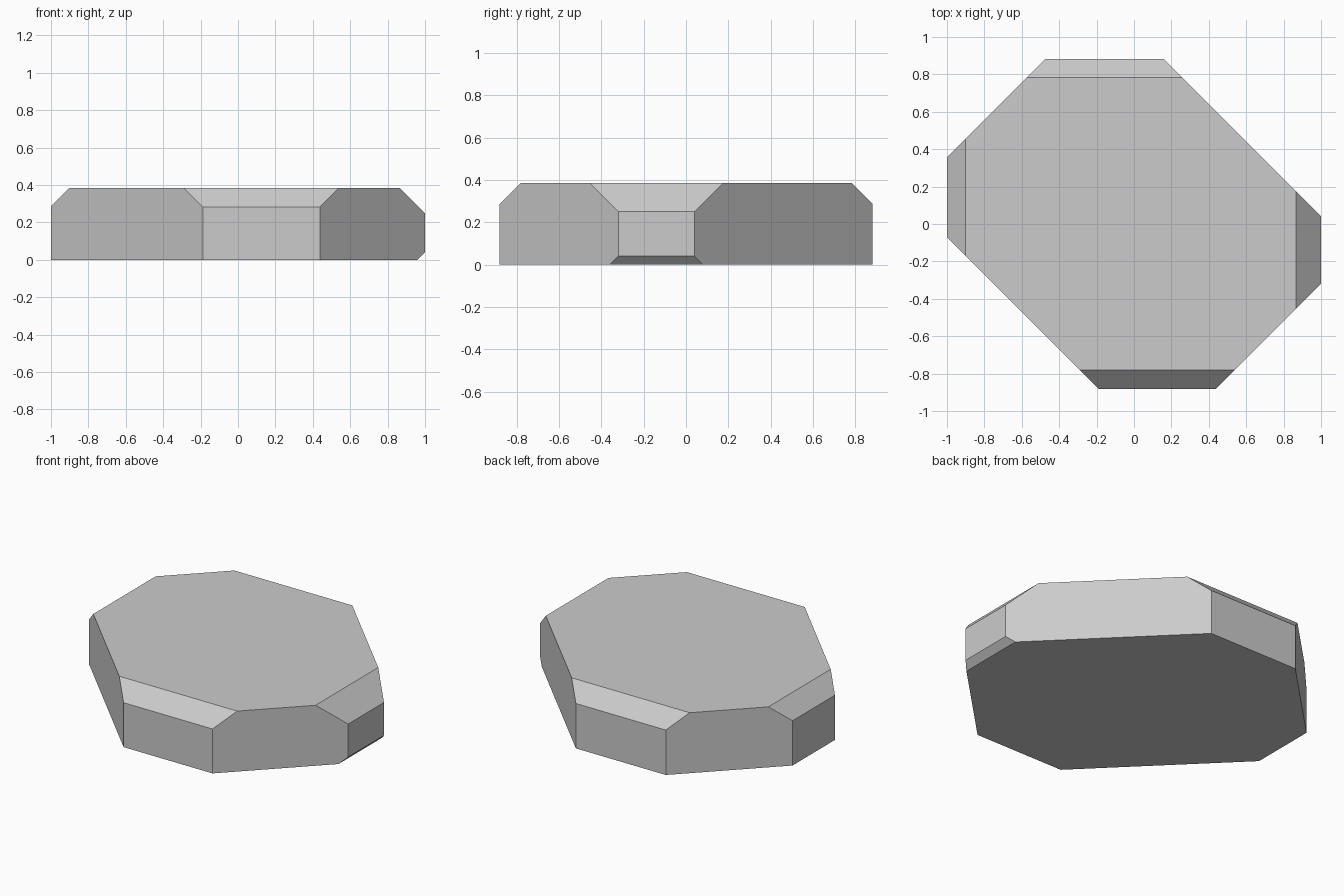
import bpy, bmesh
from mathutils import Vector

if "Cube" in bpy.data.objects:
    bpy.data.objects.remove(bpy.data.objects["Cube"])

# Slab dimensions
HALF_X, HALF_Y, HEIGHT = 1.0, 0.882, 0.385

# Start from a plain block standing on z = 0
bm = bmesh.new()
bmesh.ops.create_cube(bm, size=2)
for v in bm.verts:
    v.co = (v.co.x * HALF_X, v.co.y * HALF_Y, (v.co.z + 1) / 2 * HEIGHT)


def slice_off(normal, offset):
    """Remove everything beyond the plane normal . p = offset and cap the cut."""
    n = Vector(normal)
    cut = bmesh.ops.bisect_plane(
        bm, geom=bm.verts[:] + bm.edges[:] + bm.faces[:], dist=1e-5,
        plane_co=n * offset / n.length_squared, plane_no=n, clear_outer=True)
    edges = [e for e in cut["geom_cut"] if isinstance(e, bmesh.types.BMEdge)]
    bmesh.ops.edgeloop_fill(bm, edges=edges)


# Four vertical diagonal corner cuts
slice_off((1, 1, 0), 1.04)
slice_off((1, -1, 0), 1.32)
slice_off((-1, -1, 0), 1.07)
slice_off((-1, 1, 0), 1.357)

# Top bevels along the four straight sides
slice_off((0, 1, 1), 1.168)
slice_off((0, -1, 1), 1.165)
slice_off((-1, 0, 1), 1.285)
slice_off((1, 0, 1), 1.25)

# Small bottom bevel on the right side
slice_off((1, 0, -1), 0.96)

bmesh.ops.recalc_face_normals(bm, faces=bm.faces[:])
mesh = bpy.data.meshes.new("bevelled_slab")
bm.to_mesh(mesh)
bm.free()
bpy.context.collection.objects.link(bpy.data.objects.new("bevelled_slab", mesh))
